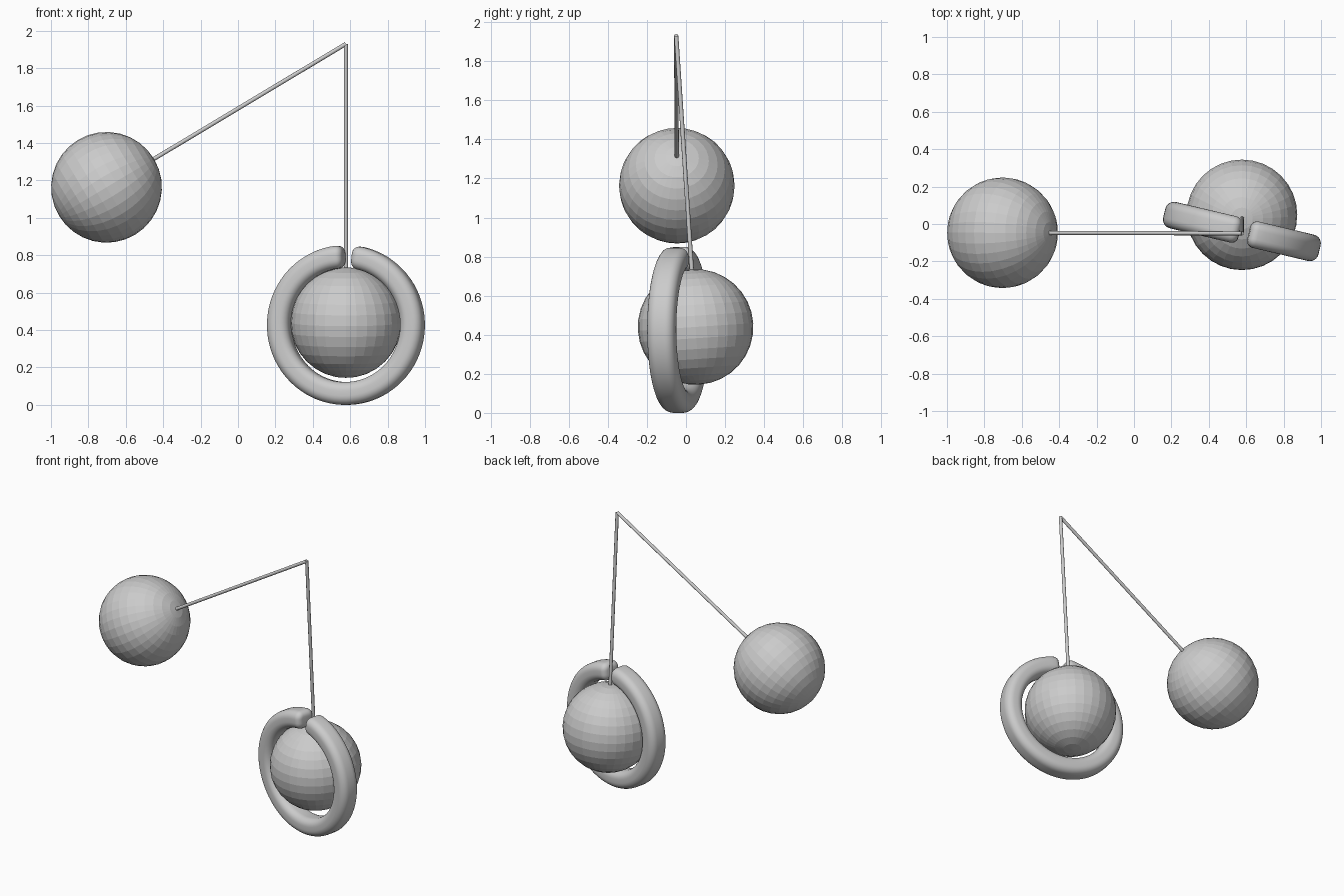
import bpy, bmesh, math
from mathutils import Vector, Matrix

if "Cube" in bpy.data.objects:
    bpy.data.objects.remove(bpy.data.objects["Cube"])

grey = bpy.data.materials.new("plain grey")
grey.diffuse_color = (0.6, 0.6, 0.6, 1)
grey.use_nodes = True
grey.node_tree.nodes["Principled BSDF"].inputs["Base Color"].default_value = grey.diffuse_color

APEX = Vector((0.577, -0.05, 1.93))
BALL_R = 0.296


def finish(name, bm, smooth=False):
    bmesh.ops.recalc_face_normals(bm, faces=bm.faces)
    mesh = bpy.data.meshes.new(name)
    bm.to_mesh(mesh)
    bm.free()
    mesh.materials.append(grey)
    for p in mesh.polygons:
        p.use_smooth = smooth
    ob = bpy.data.objects.new(name, mesh)
    bpy.context.collection.objects.link(ob)
    return ob


def pendulum(side, centre):
    """Faceted ball hanging on a thin rod, both aligned to the rod direction."""
    d = APEX - centre
    rot = d.to_track_quat('Z', 'Y').to_matrix().to_4x4()
    bm = bmesh.new()
    bmesh.ops.create_uvsphere(bm, u_segments=32, v_segments=16, radius=BALL_R,
                              matrix=Matrix.Translation(centre) @ rot)
    finish(side + "_ball", bm)
    end = centre + d.normalized() * (BALL_R - 0.01)
    bm = bmesh.new()
    bmesh.ops.create_cone(bm, cap_ends=True, segments=12, radius1=0.011, radius2=0.011,
                          depth=(APEX - end).length,
                          matrix=Matrix.Translation((APEX + end) / 2) @ rot)
    finish(side + "_rod", bm, True)
    bpy.context.view_layer.objects.active = bpy.data.objects[side + "_rod"]
    bpy.data.objects[side + "_rod"].select_set(True)
    bpy.ops.object.shade_smooth_by_angle(angle=math.radians(40))
    bpy.data.objects[side + "_rod"].select_set(False)


pendulum("left", Vector((-0.703, -0.047, 1.163)))
pendulum("right", Vector((0.577, 0.049, 0.440)))

# Open ring around the right ball: rounded section swept with rounded ends
R, HALF_R, HALF_A, CORNER = 0.366, 0.061, 0.072, 0.048
CENTRE = Vector((0.577, -0.04, 0.427))
YAW = Matrix.Rotation(math.radians(-13.3), 3, 'Z')
GAP_MID, GAP_HALF, END_R = math.radians(2.2), 0.026 / R, 0.036


def section(inset):
    """Rounded rectangle (radial, axial), shrunk by inset."""
    pts = []
    c = CORNER - inset
    for k, (sx, sy) in enumerate(((1, 1), (-1, 1), (-1, -1), (1, -1))):
        for i in range(7):
            a = math.radians(90 * k + 15 * i)
            pts.append((sx * (HALF_R - CORNER) + c * math.cos(a),
                        sy * (HALF_A - CORNER) + c * math.sin(a)))
    return pts


# Stations along the arc: angle clockwise from the top, and inset
start = GAP_MID + GAP_HALF
stop = GAP_MID + 2 * math.pi - GAP_HALF
cap = [(END_R * (1 - math.sin(t)) / 1, END_R * (1 - math.cos(t)))
       for t in [math.radians(a) for a in (0, 18, 36, 54, 72, 90)]]
# each pair is (inset, distance from the end face), reordered from end face inwards
stations = [(start + dist / R, inset) for inset, dist in cap]
a0, a1 = start + END_R / R, stop - END_R / R
stations += [(a0 + (a1 - a0) * i / 72, 0) for i in range(1, 72)]
stations += [(stop - dist / R, inset) for inset, dist in reversed(cap)]

bm = bmesh.new()
loops = []
for ang, inset in stations:
    loops.append([bm.verts.new(CENTRE + YAW @ Vector(((R + u) * math.sin(ang), v,
                                                       (R + u) * math.cos(ang))))
                  for u, v in section(inset)])
for a, b in zip(loops, loops[1:]):
    n = len(a)
    for i in range(n):
        bm.faces.new((a[i], a[(i + 1) % n], b[(i + 1) % n], b[i]))
bm.faces.new(loops[0])
bm.faces.new(loops[-1])
ring = finish("open_ring", bm, True)
bpy.context.view_layer.objects.active = ring
ring.select_set(True)
bpy.ops.object.shade_smooth_by_angle(angle=math.radians(40))
